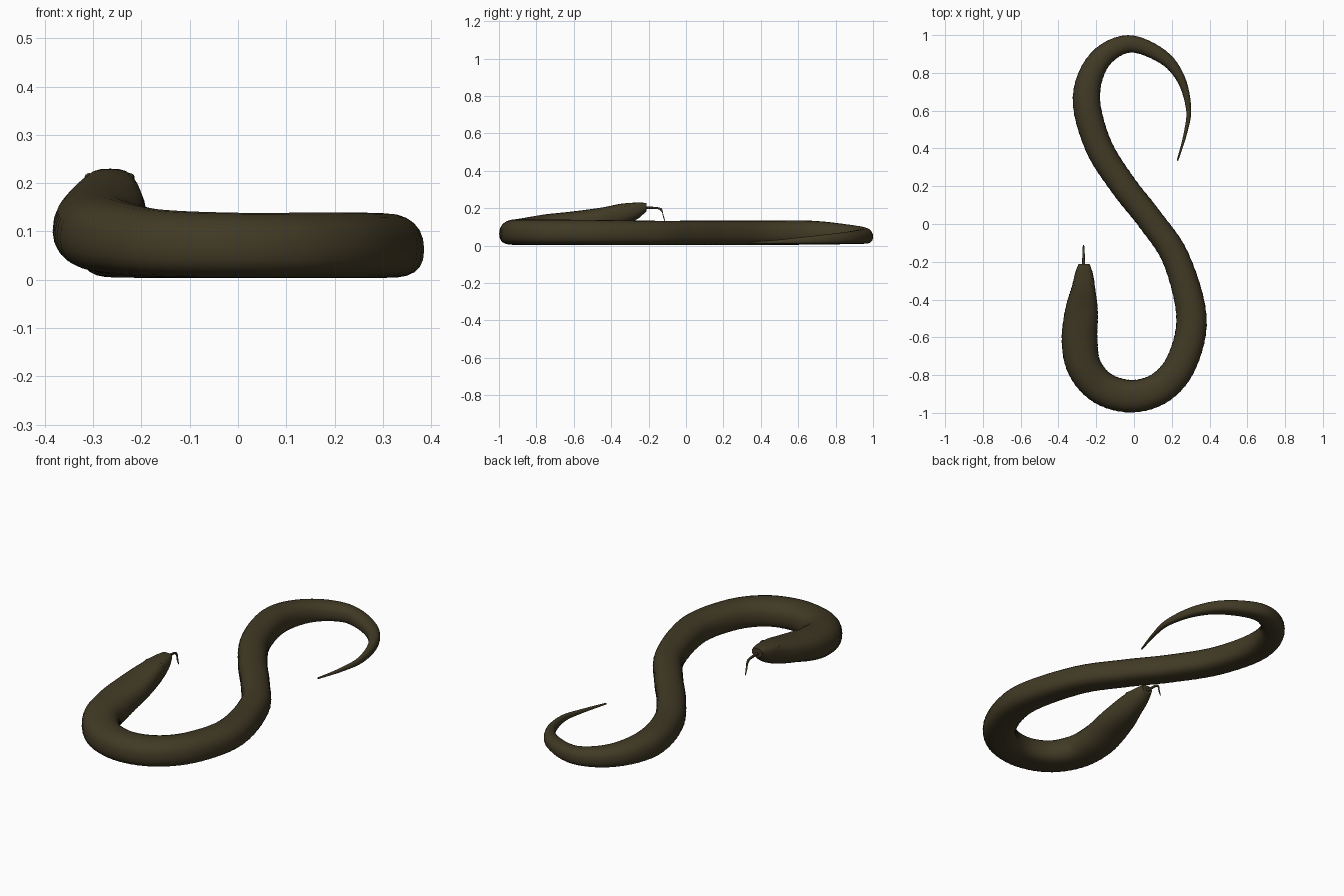
import bpy, bmesh, math
from mathutils import Vector

if "Cube" in bpy.data.objects:
    bpy.data.objects.remove(bpy.data.objects["Cube"])


def material(name, colour):
    m = bpy.data.materials.new(name)
    m.diffuse_color = (*colour, 1)
    m.use_nodes = True
    m.node_tree.nodes["Principled BSDF"].inputs["Base Color"].default_value = m.diffuse_color
    return m


SKIN = material("dark olive brown", (0.052, 0.041, 0.018))


def spline(keys, steps):
    """Catmull-Rom interpolation of a list of number tuples."""
    out = []
    for i in range(len(keys) - 1):
        p = [keys[max(0, min(len(keys) - 1, i + k))] for k in (-1, 0, 1, 2)]
        for s in range(steps):
            t = s / steps
            out.append([0.5 * (2 * b + (c - a) * t + (2 * a - 5 * b + 4 * c - d) * t * t
                               + (3 * b - a - 3 * c + d) * t ** 3)
                        for a, b, c, d in zip(*p)])
    out.append(list(keys[-1]))
    return out


def loft(name, keys, steps, sides, ripple=0.0):
    """Tube along keys of (x, y, bottom, top, half width)."""
    rows = spline(keys, steps)
    bm = bmesh.new()
    rings = []
    for i, (x, y, lo, hi, hw) in enumerate(rows):
        a, b = rows[max(0, i - 1)], rows[min(len(rows) - 1, i + 1)]
        side = Vector((b[1] - a[1], a[0] - b[0], 0)).normalized()
        # the raised head is boxier; the resting body sags towards the ground
        raised = min(1, max(0, (lo - 0.02) / 0.10))
        e_top = 0.87 - 0.22 * raised
        e_low = 0.83 + 0.17 * min(1, max(0, (lo - 0.005) / 0.015))
        sag = 1.18 - 0.18 * raised
        ring = []
        for k in range(sides):
            ang = 2 * math.pi * k / sides
            c, s = math.cos(ang), math.sin(ang)
            e = e_top if s > 0 else e_low
            u = math.copysign(abs(c) ** e, c)
            v = math.copysign(abs(s) ** e, s)
            # belly ridges on the lower half
            r = 1 - (ripple if i % 2 and s < 0.3 else 0)
            p = Vector((x, y, 0)) + side * (hw * u * r)
            p.z = lo + (hi - lo) * ((v + 1) / 2) ** sag
            ring.append(bm.verts.new(p))
        rings.append(ring)
    for r0, r1 in zip(rings, rings[1:]):
        for k in range(sides):
            j = (k + 1) % sides
            bm.faces.new((r0[k], r0[j], r1[j], r1[k]))
    bm.faces.new(rings[0])
    bm.faces.new(rings[-1][::-1])
    bmesh.ops.recalc_face_normals(bm, faces=bm.faces)
    me = bpy.data.meshes.new(name)
    bm.to_mesh(me)
    bm.free()
    ob = bpy.data.objects.new(name, me)
    bpy.context.collection.objects.link(ob)
    finish(ob)
    return ob


def finish(ob):
    ob.data.materials.append(SKIN)
    bpy.ops.object.select_all(action='DESELECT')
    ob.select_set(True)
    bpy.context.view_layer.objects.active = ob
    bpy.ops.object.shade_smooth_by_angle(angle=math.radians(50))


# Body: tail tip, upper loop, crossing, lower loop, neck and head
body_keys = [
    (0.23, 0.335, 0.012, 0.020, 0.004),
    (0.272, 0.48, 0.010, 0.030, 0.009),
    (0.289, 0.61, 0.010, 0.044, 0.014),
    (0.247, 0.77, 0.010, 0.062, 0.024),
    (0.147, 0.888, 0.010, 0.078, 0.037),
    (-0.030, 0.953, 0.010, 0.094, 0.047),
    (-0.185, 0.865, 0.008, 0.113, 0.060),
    (-0.252, 0.670, 0.005, 0.133, 0.073),
    (-0.191, 0.420, 0.004, 0.133, 0.073),
    (-0.060, 0.208, 0.004, 0.133, 0.071),
    (0.084, 0.024, 0.004, 0.133, 0.070),
    (0.222, -0.183, 0.004, 0.133, 0.073),
    (0.304, -0.490, 0.004, 0.137, 0.081),
    (0.255, -0.725, 0.004, 0.139, 0.083),
    (0.145, -0.863, 0.004, 0.139, 0.085),
    (-0.010, -0.912, 0.004, 0.139, 0.087),
    (-0.165, -0.870, 0.006, 0.146, 0.089),
    (-0.262, -0.760, 0.014, 0.166, 0.092),
    (-0.288, -0.620, 0.030, 0.181, 0.096),
    (-0.278, -0.460, 0.072, 0.202, 0.088),
    (-0.268, -0.345, 0.102, 0.224, 0.065),
    (-0.265, -0.260, 0.142, 0.230, 0.047),
    (-0.265, -0.212, 0.184, 0.228, 0.030),
]
loft("body_and_head", body_keys, 12, 24, ripple=0.025)

# Low brow bumps at the upper corners of the head
for sx in (-1, 1):
    bpy.ops.mesh.primitive_uv_sphere_add(
        segments=12, ring_count=8, radius=1,
        location=(-0.266 + sx * 0.042, -0.315, 0.211))
    eye = bpy.context.object
    eye.name = "left_brow" if sx < 0 else "right_brow"
    eye.scale = (0.010, 0.020, 0.010)
    finish(eye)

# Tongue: reaches forward, then bends down
tongue_keys = [
    (-0.267, -0.23, 0.195, 0.209, 0.010),
    (-0.267, -0.18, 0.196, 0.208, 0.007),
    (-0.267, -0.145, 0.193, 0.204, 0.006),
    (-0.267, -0.128, 0.176, 0.196, 0.005),
    (-0.267, -0.122, 0.150, 0.170, 0.005),
    (-0.267, -0.112, 0.125, 0.135, 0.002),
]
loft("tongue", tongue_keys, 5, 8)
